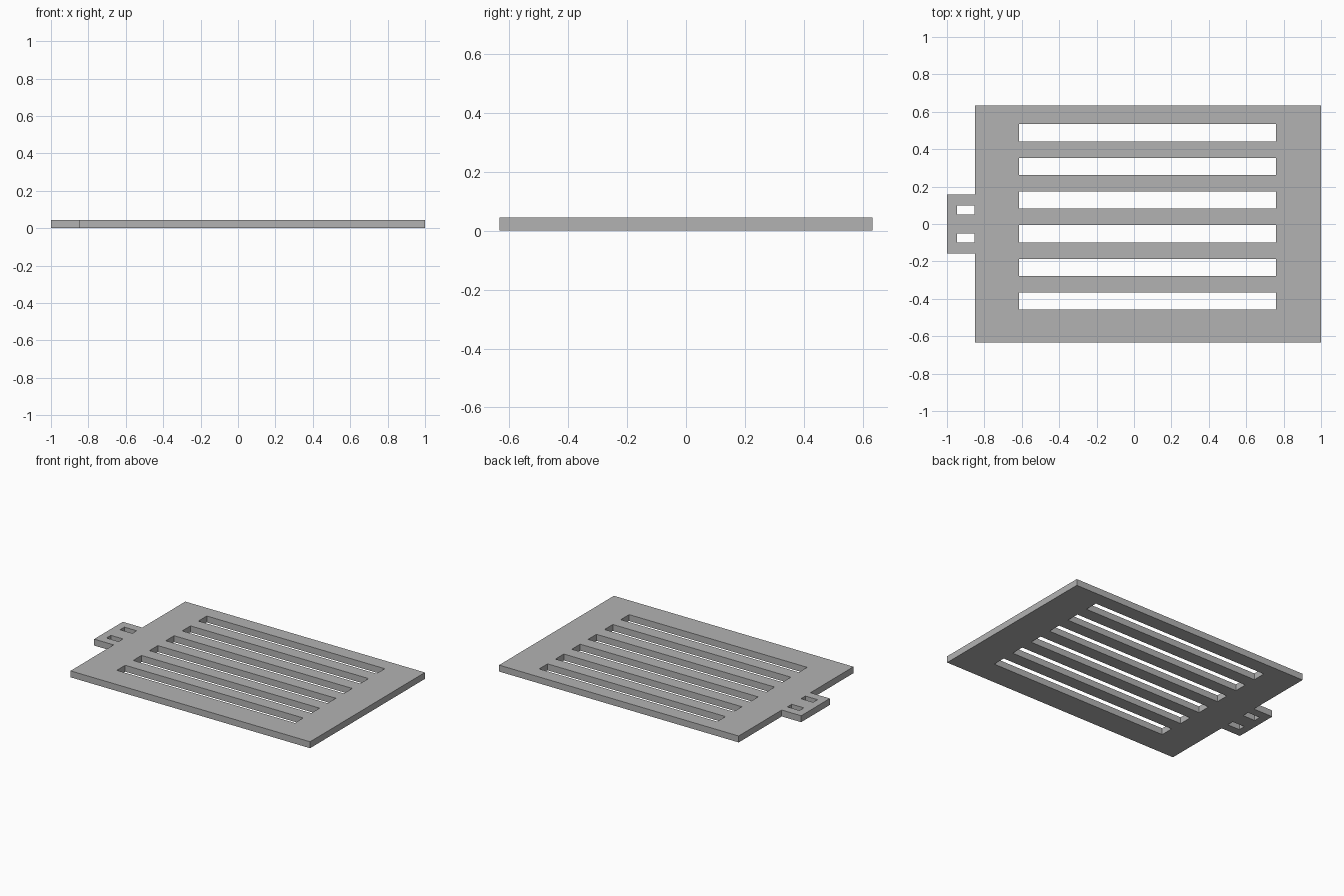
import bpy

cube = bpy.data.objects.get("Cube")
if cube:
    bpy.data.objects.remove(cube, do_unlink=True)

THICK = 0.045

grey = bpy.data.materials.new("plain_grey")
grey.use_nodes = True
colour = (0.45, 0.45, 0.45, 1)
grey.diffuse_color = colour
grey.node_tree.nodes["Principled BSDF"].inputs["Base Color"].default_value = colour


def rectangle(x0, x1, y0, y1):
    return [(x0, y0), (x1, y0), (x1, y1), (x0, y1)]


# Plate outline with the mounting tab on its right side
outline = [(-0.85, -0.633), (1, -0.633), (1, 0.633), (-0.85, 0.633),
           (-0.85, 0.158), (-1, 0.158), (-1, -0.158), (-0.85, -0.158)]

# Six long vent slots
loops = [outline]
for i in range(6):
    y = 0.488 - 0.18 * i
    loops.append(rectangle(-0.615, 0.76, y - 0.046, y + 0.046))

# Two small strap holes in the tab
for y in (-0.075, 0.075):
    loops.append(rectangle(-0.946, -0.852, y - 0.024, y + 0.024))

# Filled flat curve, extruded to the plate thickness
curve = bpy.data.curves.new("vented_plate", "CURVE")
curve.dimensions = "2D"
curve.fill_mode = "BOTH"
curve.extrude = THICK / 2
for points in loops:
    spline = curve.splines.new("POLY")
    spline.points.add(len(points) - 1)
    for p, (x, y) in zip(spline.points, points):
        p.co = (x, y, 0, 1)
    spline.use_cyclic_u = True
curve.materials.append(grey)

plate = bpy.data.objects.new("vented_plate", curve)
plate.location.z = THICK / 2
bpy.context.collection.objects.link(plate)

# Turn the curve into a clean flat-shaded mesh
bpy.ops.object.select_all(action="DESELECT")
plate.select_set(True)
bpy.context.view_layer.objects.active = plate
bpy.ops.object.convert(target="MESH")
bpy.ops.object.mode_set(mode="EDIT")
bpy.ops.mesh.select_all(action="SELECT")
bpy.ops.mesh.remove_doubles(threshold=0.0001)
bpy.ops.mesh.normals_make_consistent(inside=False)
bpy.ops.object.mode_set(mode="OBJECT")
bpy.ops.object.shade_flat()
